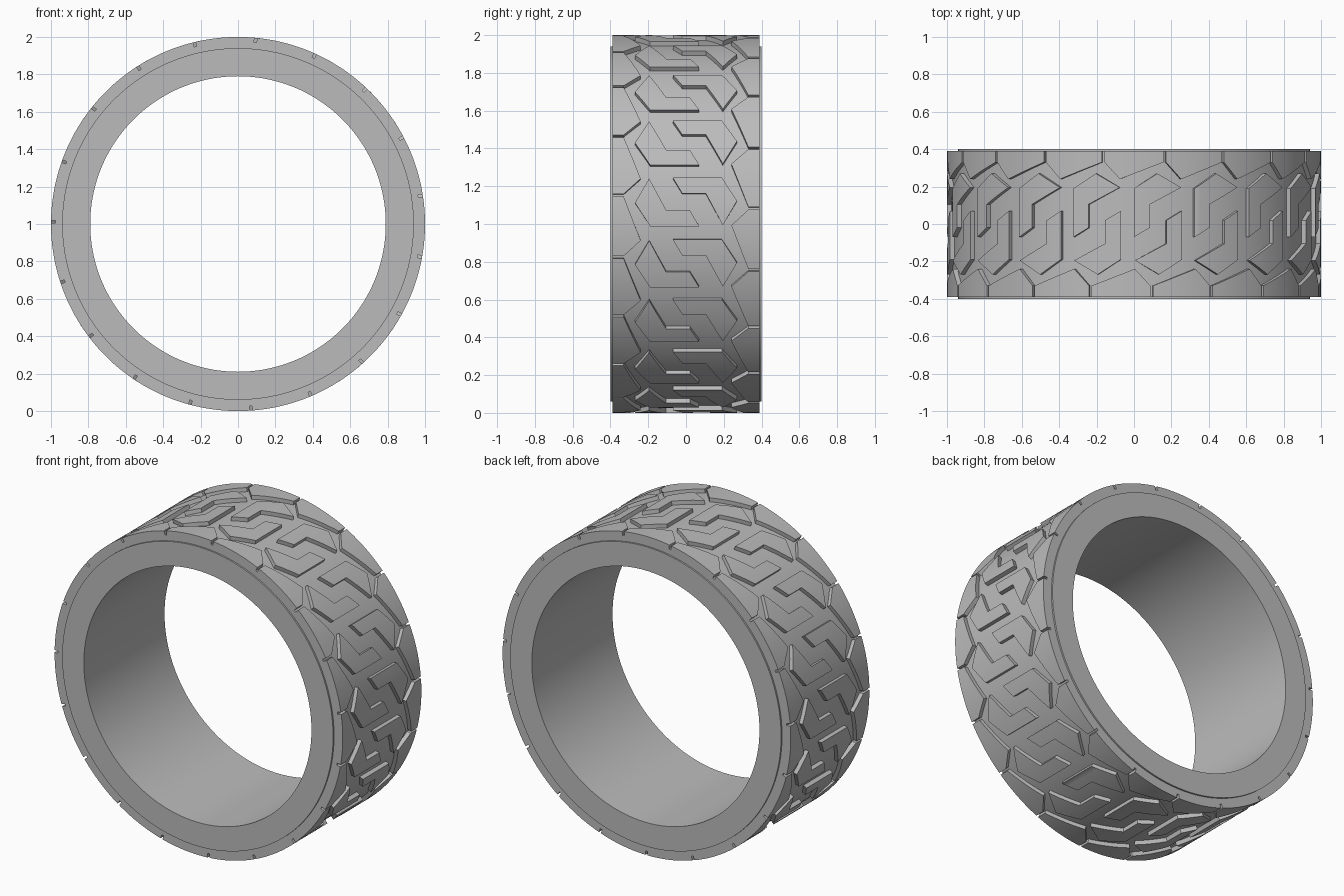
import bpy, bmesh
from math import sin, cos, pi

cube = bpy.data.objects.get("Cube")
if cube:
    bpy.data.objects.remove(cube, do_unlink=True)

COUNT = 19                 # tread repeats around the tyre
PITCH = 2 * pi / COUNT
STEPS = 10                 # facets per repeat
FLOOR, OUTER = 0.975, 1.0  # groove floor and tread radius

rubber = bpy.data.materials.new("grey_rubber")
rubber.use_nodes = True
GREY = (0.5, 0.5, 0.5, 1)
rubber.diffuse_color = GREY
rubber.node_tree.nodes["Principled BSDF"].inputs["Base Color"].default_value = GREY


def wrap(u, y, r):
    """Place a flat tread position on the cylinder."""
    return (r * sin(u), y, 1 + r * cos(u))


def finish(bm, name):
    bmesh.ops.recalc_face_normals(bm, faces=bm.faces)
    mesh = bpy.data.meshes.new(name)
    bm.to_mesh(mesh)
    bm.free()
    mesh.materials.append(rubber)
    obj = bpy.data.objects.new(name, mesh)
    bpy.context.collection.objects.link(obj)
    bpy.ops.object.select_all(action='DESELECT')
    obj.select_set(True)
    bpy.context.view_layer.objects.active = obj
    bpy.ops.object.shade_smooth_by_angle(angle=0.5)
    return obj


def ring(name, profile):
    """Revolve a closed (y, radius) profile about the axle."""
    bm = bmesh.new()
    n = COUNT * STEPS
    loops = [[bm.verts.new(wrap(i * PITCH / STEPS, y, r)) for y, r in profile]
             for i in range(n)]
    m = len(profile)
    for i in range(n):
        a, b = loops[i], loops[(i + 1) % n]
        for j in range(m):
            k = (j + 1) % m
            bm.faces.new((a[j], a[k], b[k], b[j]))
    return finish(bm, name)


def tread_blocks(name, outline):
    """Raise a flat (u, y) outline off the floor, repeated round the tyre."""
    bm = bmesh.new()
    bm.faces.new([bm.verts.new((u, y, OUTER)) for u, y in outline])
    # Cut across so the block follows the curve
    for i in range(-2 * STEPS, 3 * STEPS):
        bmesh.ops.bisect_plane(bm, geom=bm.verts[:] + bm.edges[:] + bm.faces[:],
                               plane_co=(i * PITCH / STEPS, 0, 0), plane_no=(1, 0, 0))
    new = bmesh.ops.extrude_face_region(bm, geom=bm.faces[:], use_keep_orig=True)
    for v in new["geom"]:
        if isinstance(v, bmesh.types.BMVert):
            v.co.z = FLOOR - 0.01
    master = bm.verts[:] + bm.edges[:] + bm.faces[:]
    for k in range(1, COUNT):
        copy = bmesh.ops.duplicate(bm, geom=master)
        for v in copy["geom"]:
            if isinstance(v, bmesh.types.BMVert):
                v.co.x += k * PITCH
    for v in bm.verts:
        v.co = wrap(*v.co)
    return finish(bm, name)


# Carcass: open band with a thin raised lip on each sidewall
half = [(0.39, FLOOR), (0.39, 0.94), (0.40, 0.94), (0.40, 0.79)]
ring("tyre_carcass", half + [(-y, r) for y, r in reversed(half)])

# Interlocking hook blocks and pointed shoulder blocks, each with its
# opposite made by a half turn about the middle of the pattern
CENTRE = 0.13
NOTCH, GAP = 0.165, 0.007
hook = [(0.0, 0.19), (0.125, 0.27), (0.255, 0.195), (0.085, 0.105),
        (0.085, -0.02), (0.0, -0.07)]
start, end = NOTCH - PITCH + GAP, NOTCH - GAP
shoulder = [(start, 0.39), (start, 0.33), (NOTCH - PITCH + 0.09, 0.24),
            (end, 0.33), (end, 0.39)]
for part, outline in (("hook_blocks", hook), ("shoulder_blocks", shoulder)):
    tread_blocks("left_" + part, outline)
    tread_blocks("right_" + part, [(2 * CENTRE - u, -y) for u, y in outline])
